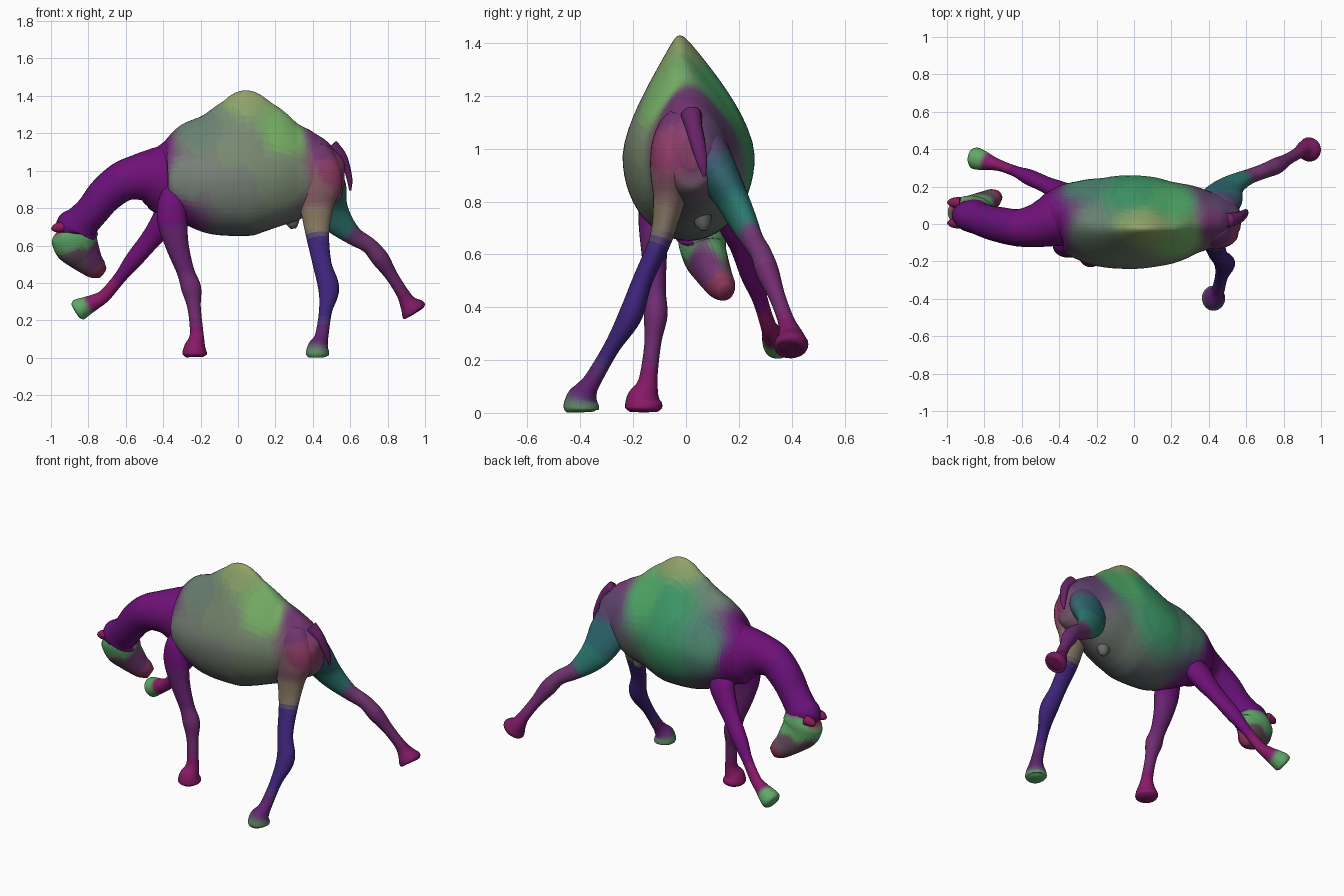
import bpy, bmesh, math
from mathutils import Vector

# palette (display values)
PURPLE, PLUM, MAGENTA = (.43, .09, .46), (.44, .22, .44), (.52, .12, .40)
BLUE, GREEN, GREY = (.25, .16, .46), (.25, .58, .41), (.47, .51, .46)
LIME, HOOF, TEAL = (.46, .70, .40), (.38, .66, .40), (.19, .47, .44)
ROSE, TAN = (.55, .25, .42), (.52, .48, .39)


def tone(rgb):
    """Shared material for a colour rounded to small steps."""
    q = [round(c * 32) for c in rgb]
    name = "tone_%d_%d_%d" % tuple(q)
    mat = bpy.data.materials.get(name)
    if not mat:
        mat = bpy.data.materials.new(name)
        mat.diffuse_color = [(c / 32) ** 2.2 for c in q] + [1]
    return mat


def spline(pts, steps):
    """Catmull-Rom through tuples of any length."""
    p = [pts[0]] + pts + [pts[-1]]
    out = []
    for i in range(1, len(p) - 2):
        for k in range(steps):
            t = k / steps
            out.append([.5 * (2 * b + (c - a) * t + (2 * a - 5 * b + 4 * c - d) * t * t
                              + (3 * b - a - 3 * c + d) * t ** 3)
                        for a, b, c, d in zip(p[i - 1], p[i], p[i + 1], p[i + 2])])
    return out + [list(pts[-1])]


def paint(obj, spots, power):
    """Colour faces by distance-weighted colour spots."""
    slots = {}
    for f in obj.data.polygons:
        total, rgb = 0, Vector((0, 0, 0))
        for pos, col in spots:
            w = 1 / ((f.center - Vector(pos)).length + .01) ** power
            total += w
            rgb += Vector(col) * w
        mat = tone(rgb / total)
        if mat.name not in slots:
            slots[mat.name] = len(slots)
            obj.data.materials.append(mat)
        f.material_index = slots[mat.name]


def loft(name, stations, spots, power=6, n=28, steps=6):
    """Stations: x, y, z, side radius, upper radius [, lower radius, pinch]."""
    st = [tuple(s) + ((s[4], 0) if len(s) == 5 else ()) for s in stations]
    rows = spline(st, steps)
    bm = bmesh.new()
    rings = []
    for i, r in enumerate(rows):
        a, b = rows[max(i - 1, 0)], rows[min(i + 1, len(rows) - 1)]
        tan = (Vector(b[:3]) - Vector(a[:3])).normalized()
        side = (Vector((0, 1, 0)) - tan * tan.y).normalized()
        up = tan.cross(side)
        w, hi, lo = (max(v, .003) for v in r[3:6])
        ring = []
        for k in range(n):
            t = 2 * math.pi * k / n
            s, c = math.sin(t), math.cos(t)
            top = max(s, 0)
            off = w * c * (1 - r[6] * top ** 1.5) - .05 * r[6] * top * top
            v = Vector(r[:3]) + side * off + up * s * (hi if s > 0 else lo)
            v.z = max(v.z, 0)
            ring.append(bm.verts.new(v))
        rings.append(ring)
    for A, B in zip(rings, rings[1:]):
        for k in range(n):
            m = (k + 1) % n
            bm.faces.new((A[k], A[m], B[m], B[k]))
    for ring, r in ((rings[0], rows[0]), (rings[-1], rows[-1])):
        pole = bm.verts.new((r[0], r[1], max(r[2], 0)))
        for k in range(n):
            bm.faces.new((ring[k], ring[(k + 1) % n], pole))
    bmesh.ops.recalc_face_normals(bm, faces=bm.faces)
    me = bpy.data.meshes.new(name)
    bm.to_mesh(me)
    bm.free()
    for f in me.polygons:
        f.use_smooth = True
    obj = bpy.data.objects.new(name, me)
    bpy.context.collection.objects.link(obj)
    paint(obj, spots, power)
    return obj


# humped body
loft("body", [
    (-.50, .01, .95, .06, .08, .07, 0), (-.45, .02, .95, .12, .16, .14, 0),
    (-.38, .035, .95, .175, .215, .20, .1), (-.28, .025, .955, .215, .295, .25, .3),
    (-.16, .01, .96, .24, .34, .30, .45), (-.04, .01, .97, .25, .405, .32, .58),
    (.07, .01, .98, .245, .45, .325, .66), (.18, .01, .98, .225, .375, .295, .6),
    (.30, .02, .975, .19, .285, .25, .4), (.40, .02, .975, .155, .237, .20, .25),
    (.48, .02, .98, .13, .185, .17, .15), (.545, .02, .985, .085, .105, .13, 0),
    (.57, .02, .985, .04, .05, .06, 0)],
    [((-.3, -.2, .95), GREY), ((0, -.24, .9), GREY), ((-.2, -.1, 1.22), (.42, .51, .44)),
     ((0, -.18, 1.1), (.46, .52, .45)), ((.06, -.03, 1.43), (.55, .64, .40)), ((.27, -.1, 1.2), LIME),
     ((.25, -.2, .95), (.46, .54, .44)), ((0, .25, .95), GREEN), ((.2, .15, 1.2), (.30, .66, .42)),
     ((-.28, .2, 1), (.30, .52, .44)), ((0, .2, 1.2), GREEN), ((0, 0, .65), (.38, .41, .40)),
     ((.45, -.02, 1.17), PLUM), ((.5, -.05, 1), ROSE), ((.47, .12, 1.08), (.38, .27, .45)),
     ((-.48, 0, 1.1), PURPLE), ((-.46, -.1, .95), PURPLE), ((-.42, 0, .80), PURPLE),
     ((-.38, -.1, .77), PURPLE), ((-.44, .14, .95), PURPLE), ((.28, .1, .8), (.40, .43, .42)),
     ((.45, 0, .82), (.42, .36, .42))], power=5, steps=8, n=56)

# lowered neck
loft("neck", [
    (-.34, .035, .95, .15, .16), (-.40, .03, .955, .155, .185), (-.46, .01, .965, .135, .16),
    (-.53, -.01, .965, .115, .125), (-.62, -.02, .94, .10, .107), (-.71, -.005, .87, .095, .097),
    (-.775, .01, .79, .09, .09), (-.83, .03, .73, .087, .095), (-.862, .045, .69, .088, .115),
    (-.865, .05, .65, .06, .08)],
    [((-.5, 0, 1), PURPLE), ((-.75, 0, .85), (.41, .09, .46))])

# head with tapered muzzle
loft("head", [
    (-.91, .05, .735, .03, .04), (-.892, .055, .70, .075, .09), (-.878, .06, .66, .09, .122),
    (-.862, .07, .605, .085, .122), (-.825, .095, .55, .072, .097), (-.785, .12, .502, .06, .072),
    (-.752, .14, .474, .05, .057), (-.726, .152, .455, .03, .035)],
    [((-.82, .05, .72), PURPLE), ((-.99, .05, .70), (.58, .15, .33)), ((-.96, .05, .61), HOOF),
     ((-.90, -.02, .62), HOOF), ((-.80, -.02, .635), HOOF), ((-.80, .15, .64), HOOF),
     ((-.90, .15, .62), HOOF), ((-.92, .08, .54), (.42, .27, .38)), ((-.86, .03, .55), (.42, .32, .38)),
     ((-.77, .06, .56), PLUM), ((-.82, .16, .54), (.40, .30, .38)), ((-.73, .15, .45), (.54, .23, .34))],
    power=7)

# small ears at the back of the skull
for side, y in (("left", .115), ("right", .005)):
    loft("ear_" + side, [(-.93, y, .70, .03, .03), (-.965, y, .695, .026, .026),
                         (-.985, y, .69, .018, .018), (-.997, y, .686, .006, .006)],
         [((-.95, y, .70), (.54, .14, .34))], n=14)

# front legs: one planted, one reaching forward
loft("front_leg_right", [
    (-.35, -.08, .93, .03, .03), (-.352, -.10, .85, .065, .07), (-.352, -.12, .74, .06, .08),
    (-.325, -.12, .60, .048, .062), (-.28, -.115, .46, .039, .047), (-.25, -.115, .37, .045, .053),
    (-.235, -.125, .27, .032, .036), (-.222, -.14, .15, .033, .035), (-.222, -.148, .10, .042, .042),
    (-.23, -.16, .055, .064, .058), (-.232, -.16, .02, .07, .065), (-.232, -.16, .003, .05, .045)],
    [((-.36, -.12, .80), PURPLE), ((-.32, -.12, .6), (.40, .17, .45)),
     ((-.24, -.12, .3), (.43, .18, .44)), ((-.23, -.16, .04), MAGENTA)], power=5)
loft("front_leg_left", [
    (-.33, .11, .87, .04, .05), (-.36, .15, .79, .06, .08), (-.40, .175, .72, .055, .07),
    (-.47, .21, .63, .043, .054), (-.56, .25, .52, .042, .046), (-.63, .28, .43, .029, .033),
    (-.71, .31, .335, .029, .034), (-.76, .325, .302, .038, .04), (-.81, .34, .277, .053, .05),
    (-.85, .352, .257, .058, .058), (-.865, .355, .248, .045, .045)],
    [((-.4, .17, .72), PURPLE), ((-.56, .25, .5), PURPLE), ((-.74, .31, .32), MAGENTA),
     ((-.85, .35, .26), HOOF)], power=8)

# hind legs: one planted, one kicked back
loft("hind_leg_right", [
    (.44, -.02, 1.13, .04, .05), (.437, -.035, 1.08, .07, .09), (.43, -.047, 1.0, .085, .128),
    (.42, -.055, .90, .08, .13), (.42, -.065, .80, .06, .09), (.425, -.095, .66, .043, .063),
    (.45, -.165, .50, .038, .05), (.485, -.21, .37, .045, .056), (.468, -.28, .25, .031, .035),
    (.45, -.35, .13, .033, .035), (.44, -.375, .09, .042, .042), (.428, -.392, .055, .06, .056),
    (.425, -.397, .018, .067, .062), (.425, -.397, .003, .05, .045)],
    [((.45, -.1, 1.13), PLUM), ((.5, -.1, 1), ROSE), ((.34, -.1, .97), (.48, .40, .42)),
     ((.42, -.1, .88), (.52, .38, .40)), ((.42, -.1, .74), TAN), ((.43, -.12, .58), BLUE),
     ((.47, -.25, .3), BLUE), ((.43, -.38, .08), (.36, .14, .45)), ((.42, -.39, .015), HOOF)])
loft("hind_leg_left", [
    (.44, .05, 1.08, .04, .05), (.45, .08, 1.0, .075, .10), (.46, .125, .90, .075, .12),
    (.49, .18, .80, .06, .10), (.545, .22, .72, .05, .075), (.62, .255, .65, .04, .05),
    (.70, .285, .60, .04, .043), (.76, .31, .53, .043, .047), (.82, .345, .44, .031, .034),
    (.88, .38, .345, .032, .034), (.908, .395, .295, .048, .046), (.933, .398, .262, .064, .068),
    (.945, .40, .246, .06, .067), (.949, .40, .24, .04, .045)],
    [((.45, .1, 1.06), (.36, .27, .45)), ((.46, .18, .9), (.20, .40, .44)), ((.53, .22, .73), TEAL),
     ((.66, .27, .62), PLUM), ((.8, .33, .47), (.43, .20, .44)), ((.93, .4, .26), (.48, .13, .39))])

# tail
loft("tail", [(.50, .02, 1.13, .04, .04), (.55, .03, 1.08, .032, .03), (.58, .045, 1.02, .028, .02),
              (.597, .06, .95, .02, .015), (.60, .07, .895, .006, .006)],
     [((.58, .04, 1), (.42, .16, .42))], n=14)

# belly sheath
loft("belly_sheath", [(.27, .05, .83, .07, .08), (.285, .06, .755, .04, .05),
                      (.293, .065, .71, .028, .03), (.295, .065, .69, .012, .014)],
     [((.29, .06, .75), (.40, .42, .41))], n=14)
